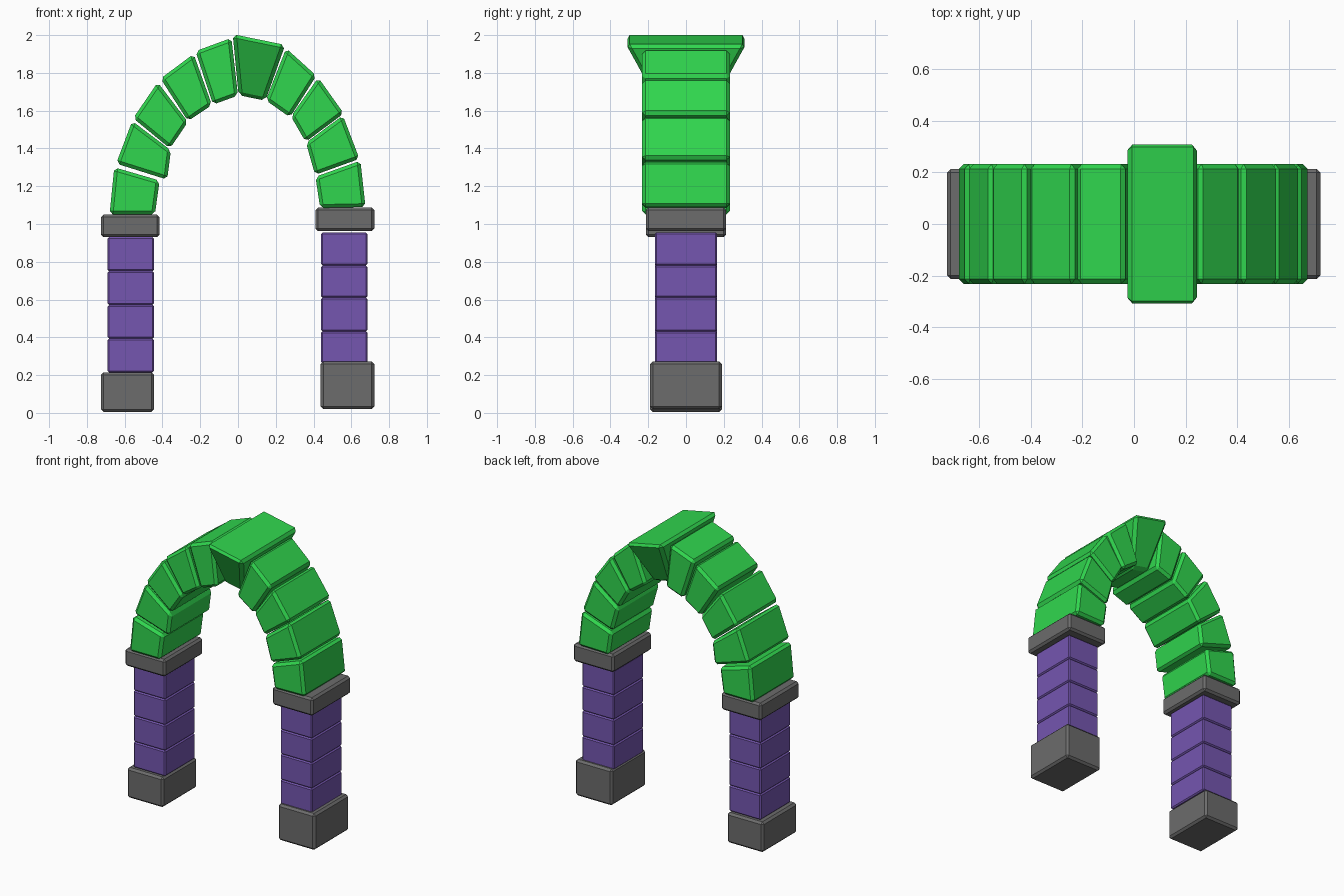
import bpy, bmesh

if "Cube" in bpy.data.objects:
    bpy.data.objects.remove(bpy.data.objects["Cube"])


def material(name, srgb):
    m = bpy.data.materials.new(name)
    lin = [(c / 255 / 12.92) if c < 11 else ((c / 255 + 0.055) / 1.055) ** 2.4 for c in srgb]
    m.diffuse_color = (*lin, 1)
    m.use_nodes = True
    m.node_tree.nodes["Principled BSDF"].inputs["Base Color"].default_value = m.diffuse_color
    return m


green = material("green stone", (48, 214, 78))
purple = material("purple brick", (117, 86, 176))
grey = material("grey stone", (108, 108, 108))


def block(name, quad, depths, mat, bevel):
    """Bevelled stone: four (x, z) corners, each with its own half depth in y."""
    bm = bmesh.new()
    front = [bm.verts.new((x, -d, z)) for (x, z), d in zip(quad, depths)]
    back = [bm.verts.new((x, d, z)) for (x, z), d in zip(quad, depths)]
    bm.faces.new(front)
    bm.faces.new(back[::-1])
    for i in range(4):
        j = (i + 1) % 4
        bm.faces.new((front[j], front[i], back[i], back[j]))
    bmesh.ops.recalc_face_normals(bm, faces=bm.faces)
    bmesh.ops.bevel(bm, geom=bm.edges[:], offset=bevel, segments=1,
                    affect='EDGES', clamp_overlap=True)
    me = bpy.data.meshes.new(name)
    bm.to_mesh(me)
    bm.free()
    me.materials.append(mat)
    ob = bpy.data.objects.new(name, me)
    bpy.context.collection.objects.link(ob)


def box(name, x0, x1, z0, z1, d, mat, bevel):
    block(name, [(x0, z0), (x1, z0), (x1, z1), (x0, z1)], [d] * 4, mat, bevel)


# pillars: base, four bricks, capital
pillars = {
    "left": ((-0.725, -0.445, 0.005, 0.215), (-0.69, -0.445),
             (0.215, 0.393, 0.572, 0.75, 0.93), (-0.725, -0.415, 0.93, 1.05)),
    "right": ((0.438, 0.722, 0.02, 0.272), (0.44, 0.685),
              (0.262, 0.432, 0.61, 0.78, 0.955), (0.41, 0.722, 0.962, 1.087)),
}
for side, (base, (x0, x1), levels, cap) in pillars.items():
    box(side + "_base", *base, 0.19, grey, 0.014)
    for i, (a, b) in enumerate(zip(levels, levels[1:])):
        box(f"{side}_brick_{i + 1}", x0, x1, a, b, 0.165, purple, 0.008)
    box(side + "_capital", *cap, 0.213, grey, 0.014)

# arch stones: lower outer, lower inner, upper inner, upper outer
stones = {
    "left_arch": [
        [(-.68, 1.05), (-.44, 1.05), (-.415, 1.23), (-.655, 1.30)],
        [(-.645, 1.32), (-.375, 1.235), (-.355, 1.39), (-.56, 1.545)],
        [(-.555, 1.56), (-.36, 1.40), (-.265, 1.54), (-.425, 1.75)],
        [(-.41, 1.77), (-.265, 1.545), (-.138, 1.63), (-.235, 1.90)],
        [(-.225, 1.915), (-.132, 1.632), (0.0, 1.68), (-.035, 1.985)]],
    "right_arch": [
        [(.675, 1.09), (.435, 1.085), (.41, 1.25), (.648, 1.335)],
        [(.643, 1.345), (.408, 1.26), (.36, 1.43), (.555, 1.575)],
        [(.56, 1.585), (.358, 1.435), (.28, 1.57), (.425, 1.775)],
        [(.415, 1.785), (.275, 1.565), (.147, 1.655), (.255, 1.93)]],
}
for name, quads in stones.items():
    for i, q in enumerate(quads):
        block(f"{name}_stone_{i + 1}", q, [0.232] * 4, green, 0.018)

# flared keystone
block("keystone", [(-.028, 2.005), (0.003, 1.682), (.145, 1.653), (.25, 1.948)],
      [0.318, 0.155, 0.155, 0.318], green, 0.02)
